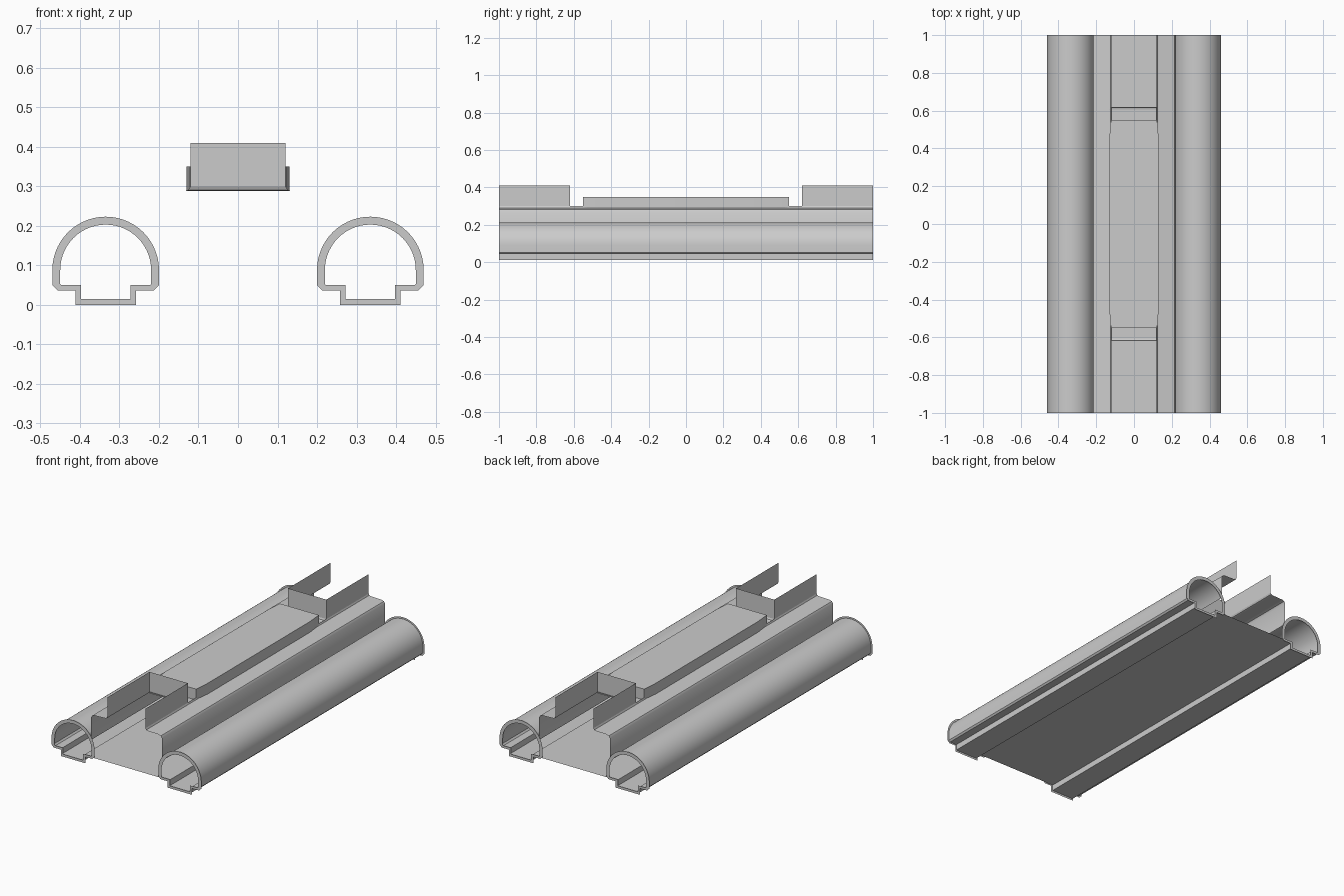
import bpy, bmesh, math

if "Cube" in bpy.data.objects:
    bpy.data.objects.remove(bpy.data.objects["Cube"])

CX, CZ, R = 0.335, 0.088, 0.125      # side bay arc centre and radius


def finish(name, bm, mirror=()):
    bmesh.ops.recalc_face_normals(bm, faces=bm.faces)
    me = bpy.data.meshes.new(name)
    bm.to_mesh(me)
    bm.free()
    ob = bpy.data.objects.new(name, me)
    bpy.context.collection.objects.link(ob)
    if mirror:
        m = ob.modifiers.new("mirror", 'MIRROR')
        m.use_axis = ['x' in mirror, 'y' in mirror, False]
        m.use_mirror_merge = True
        m.merge_threshold = 0.0005
    bpy.ops.object.select_all(action='DESELECT')
    ob.select_set(True)
    bpy.context.view_layer.objects.active = ob
    bpy.ops.object.shade_smooth_by_angle(angle=math.radians(35))
    return ob


def bridge(bm, loops, closed=False):
    """Join successive equal-length rows of points with quads."""
    rows = [[bm.verts.new(p) for p in row] for row in loops]
    for a, b in zip(rows, rows[1:]):
        n = len(a)
        for i in range(n if closed else n - 1):
            j = (i + 1) % n
            bm.faces.new((a[i], a[j], b[j], b[i]))
    return rows


def sweep(name, profile, y0, y1, mirror):
    bm = bmesh.new()
    bridge(bm, [[(x, y, z) for x, z in profile] for y in (y0, y1)])
    return finish(name, bm, mirror)


def arc(r, start, end, n=28):
    return [(CX + r * math.cos(math.radians(start + (end - start) * i / n)),
             CZ + r * math.sin(math.radians(start + (end - start) * i / n)))
            for i in range(n + 1)]


# Side shell: roof shoulder, short wall, rounded side bay and its foot channel
start = math.degrees(math.acos((0.222 - CX) / R))
shell = [(0.12, 0.30), (0.124, 0.291), (0.133, 0.288), (0.20, 0.286),
         (0.215, 0.281), (0.222, 0.270)]
shell += arc(R, start, 0)
shell += [(0.46, 0.053), (0.452, 0.044), (0.408, 0.044), (0.408, 0.011),
          (0.268, 0.011), (0.268, 0.044), (0.21, 0.044)]
sweep("side_shell", shell, -1, 1, 'x')

# Floor between the two side bays
sweep("floor", [(-0.21, 0.044), (0.21, 0.044)], -1, 1, '')

# Middle roof deck
sweep("roof_deck", [(-0.133, 0.288), (0.133, 0.288)], -0.62, 0.62, '')


# Flat flanges around the open ends of the side bays
def flange_outline(d):
    r, f = R + d, 0.07 + 0.7 * d
    step, foot = 0.043 - 0.7 * d, 0.007 - 0.7 * d
    c = 0.014 if d > 0 else 0.002
    right = [(r, step + c), (r - c, step), (f, step), (f, foot)]
    pts = arc(r, 180, 0)
    pts += [(CX + x, z) for x, z in right]
    pts += [(CX - x, z) for x, z in reversed(right)]
    return pts


bm = bmesh.new()
bridge(bm, [[(x, -1, z) for x, z in flange_outline(d)] for d in (0.01, -0.01)],
       closed=True)
finish("end_flange", bm, 'xy')

# Upright walls around the open roof slots at both ends
bm = bmesh.new()
slot = [(0.12, -1), (0.12, -0.62), (0, -0.62)]
bridge(bm, [[(x, y, z) for x, y in slot] for z in (0.30, 0.41)])
finish("slot_wall", bm, 'xy')

# Small flared skirt under each slot's end wall
bm = bmesh.new()
bridge(bm, [[(-x, y, z), (x, y, z)] for x, y, z in
            ((0.12, -0.62, 0.30), (0.126, -0.616, 0.291), (0.133, -0.605, 0.288))])
finish("slot_skirt", bm, 'y')

# Raised roof panel with slightly tapered ends
outline = [(0.122, 0.55), (0.13, 0.46), (0.13, -0.46), (0.122, -0.55),
           (-0.122, -0.55), (-0.13, -0.46), (-0.13, 0.46), (-0.122, 0.55)]
bm = bmesh.new()
rows = bridge(bm, [[(x, y, z) for x, y in outline] for z in (0.288, 0.35)],
              closed=True)
bm.faces.new(rows[-1])
finish("roof_panel", bm)
